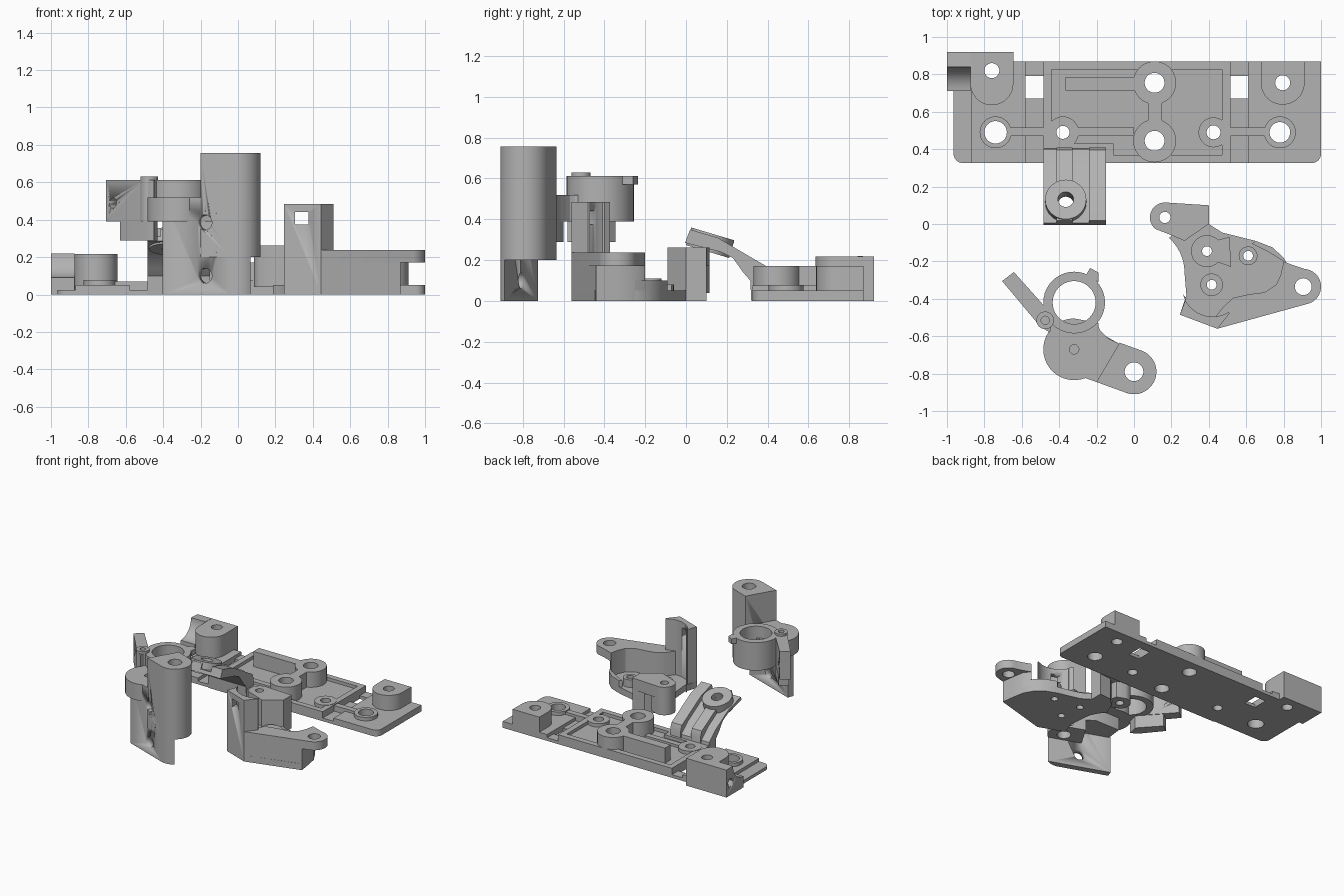
import bpy, bmesh, math
from mathutils import Matrix, Vector

if "Cube" in bpy.data.objects:
    bpy.data.objects.remove(bpy.data.objects["Cube"])

grey = bpy.data.materials.new("plain_grey")
grey.diffuse_color = (0.45, 0.45, 0.45, 1)
grey.use_nodes = True
grey.node_tree.nodes["Principled BSDF"].inputs["Base Color"].default_value = grey.diffuse_color


def arc(cx, cy, r, a0=0, a1=360, n=None):
    full = abs(a1 - a0) >= 360
    n = n or max(6, int(abs(a1 - a0) / 9))
    return [(cx + r * math.cos(math.radians(a0 + (a1 - a0) * i / n)),
             cy + r * math.sin(math.radians(a0 + (a1 - a0) * i / n)))
            for i in range(n if full else n + 1)]


def rect(x0, x1, y0, y1):
    return [(x0, y0), (x1, y0), (x1, y1), (x0, y1)]


def prism(name, outline, z0, z1, holes=(), matrix=None):
    """Extrude a filled outline (with optional holes) from z0 to z1."""
    cu = bpy.data.curves.new(name, 'CURVE')
    cu.dimensions, cu.fill_mode, cu.extrude = '2D', 'BOTH', (z1 - z0) / 2
    for loop in (outline, *holes):
        sp = cu.splines.new('POLY')
        sp.points.add(len(loop) - 1)
        for p, (x, y) in zip(sp.points, loop):
            p.co = (x, y, 0, 1)
        sp.use_cyclic_u = True
    ob = bpy.data.objects.new(name, cu)
    bpy.context.collection.objects.link(ob)
    bpy.ops.object.select_all(action='DESELECT')
    bpy.context.view_layer.objects.active = ob
    ob.select_set(True)
    bpy.ops.object.convert(target='MESH')
    ob = bpy.context.object
    me = ob.data
    me.transform(Matrix.Translation((0, 0, (z0 + z1) / 2)))
    if matrix:
        me.transform(matrix)
    bm = bmesh.new()
    bm.from_mesh(me)
    bmesh.ops.remove_doubles(bm, verts=bm.verts, dist=1e-5)
    bmesh.ops.recalc_face_normals(bm, faces=bm.faces)
    bm.to_mesh(me)
    bm.free()
    me.materials.clear()
    me.materials.append(grey)
    bpy.ops.object.shade_smooth_by_angle(angle=math.radians(30))
    return ob


def cut(ob, outline, length, matrix):
    """Subtract a prism placed by a matrix."""
    tool = prism("cutter", outline, -length / 2, length / 2, matrix=matrix)
    tool.hide_render = True
    mod = ob.modifiers.new("cut", 'BOOLEAN')
    mod.operation, mod.object, mod.solver = 'DIFFERENCE', tool, 'EXACT'
    bpy.ops.object.select_all(action='DESELECT')
    bpy.context.view_layer.objects.active = ob
    ob.select_set(True)
    bpy.ops.object.modifier_apply(modifier=mod.name)
    bpy.data.objects.remove(tool)


def along(direction, at):
    q = Vector(direction).to_track_quat('Z', 'Y')
    return Matrix.Translation(at) @ q.to_matrix().to_4x4()


# profile (y, z) extruded along x
SIDE = Matrix(((0, 0, 1, 0), (1, 0, 0, 0), (0, 1, 0, 0), (0, 0, 0, 1)))

# ---- base plate ----
bolts = {"left_block": (-.76, .82, .04), "left": (-.74, .49, .06), "mid_left": (-.38, .49, .035),
         "centre_back": (.11, .755, .053), "centre_front": (.11, .445, .053),
         "mid_right": (.425, .49, .037), "right": (.78, .49, .055), "right_block": (.795, .755, .04)}
H = {k: arc(*v) for k, v in bolts.items()}
Y0, Y1 = .326, .87
plate = arc(-.915, Y0 + .05, .05, 180, 270) + arc(.95, Y0 + .05, .05, 270, 360) + [(1, Y1), (-.965, Y1)]
prism("base_plate", plate, 0, .025,
      list(H.values()) + [rect(-.58, -.485, .67, .79), rect(.515, .61, .67, .79)])
prism("left_panel", rect(-.87, -.58, Y0, Y1), .025, .05, [H["left_block"], H["left"]])
prism("right_panel", [(.61, Y0)] + arc(.95, Y0 + .05, .05, 270, 360) + [(1, Y1), (.61, Y1)],
      .025, .05, [H["right"], H["right_block"]])
prism("centre_panel", rect(-.485, .515, Y0, Y1), .025, .05,
      [H[k] for k in ("mid_left", "centre_back", "centre_front", "mid_right")])
prism("centre_rim", [(-.485, .405), (-.15, .405), (-.15, Y0), (.515, Y0), (.515, Y1), (-.485, Y1)],
      .05, .075, [[(-.44, .825), (.47, .825), (.47, .37), (-.11, .37), (-.11, .43), (-.44, .43)]])

# low screw rings and their ribs
for k, r in (("left", .085), ("mid_left", .085), ("mid_right", .08), ("right", .085)):
    x, y, _ = bolts[k]
    prism(k + "_screw_ring", arc(x, y, r), .025, .078, [H[k]])
for nm, x0, x1 in (("left", -.66, -.46), ("centre", -.3, .0), ("right", .5, .7)):
    prism(nm + "_rib", rect(x0, x1, .47, .515), .025, .07)

# tall twin boss with neck and wall
for k in ("centre_back", "centre_front"):
    prism(k + "_boss", arc(*bolts[k][:2], .115), .05, .17, [H[k]])
prism("boss_neck", rect(.075, .15, .55, .65), .05, .17)
prism("boss_wall", rect(-.365, .005, .715, .785), .05, .17)

# D shaped end bosses
prism("right_end_boss", arc(.795, .755, .117, 180, 360) + [(.912, Y1), (.678, Y1)], .05, .17, [H["right_block"]])
prism("left_end_boss", arc(-.76, .75, .115, 180, 360) + [(-.645, .92), (-.875, .92)], .025, .217, [H["left_block"]])
prism("left_end_boss_foot", rect(-.875, -.645, Y1, .92), 0, .025)
scoop = arc(.71, .22, .13, -90, 0, 10)
side_block = prism("left_side_block", [(.71, 0), (.92, 0), (.92, .217)] + scoop[::-1], -1, -.875, matrix=SIDE)
cut(side_block, arc(0, 0, .035, n=6), .18, along((1, 0, 0), (-1, .87, .1)))

# bent arm with centre rib, side rail and ring
under = [(.41, .0), (.32, .0), (.315, .1), (.28, .14), (.23, .21), (.17, .24), (-.005, .285)]
top = [(.02, .35), (.155, .31), (.325, .21), (.395, .17), (.41, .13)]
low = [(.005, .31), (.155, .27), (.315, .175), (.4, .1)]
tilt = Matrix.Translation((-.365, .12, .29)) @ Matrix.Rotation(-.29, 4, 'X')
arm = [prism("arm", under + low, -.485, -.15, matrix=SIDE),
       prism("arm_rib", under + top, -.415, -.33, matrix=SIDE),
       prism("arm_rail", under + top, -.24, -.15, matrix=SIDE)]
for ob in arm[:2]:
    cut(ob, arc(0, 0, .042), .5, tilt)
prism("arm_ring", arc(0, 0, .11), -.05, .04, [arc(0, 0, .042)], matrix=tilt)

# ---- clamp with post ----
n, d = Vector((-.34, -.94)).normalized(), Vector((.94, -.34)).normalized()
C = Vector((0, -.79))
ang = math.degrees(math.atan2(n.y, n.x))
pt = lambda a, b: tuple(C + d * a + n * b)
post_bore = arc(0, -.79, .05)
post = prism("post", [pt(-.17, .12)] + arc(0, -.79, .12, ang, ang + 180) + [pt(-.125, -.12)],
             .2, .757, [post_bore])
slab_arc = [pt(.12 * math.sin(t), .12 * math.cos(t)) for t in [math.radians(a) for a in range(0, 55, 6)]]
slab = prism("slab", [pt(-.385, .12)] + slab_arc + [pt(.09, .07), pt(-.385, .07)], 0, .52)
for ob in (post, slab):
    for z in (.1, .385):
        cut(ob, arc(0, 0, .04), .4, along((n.x, n.y, 0), (*(C + d * -.145 + n * .1), z)))
prism("clamp_lobe", arc(-.32, -.67, .165, 90, 300) + [(-.1, -.79), (-.08, -.64), (-.14, -.61), (-.19, -.56), (-.19, -.53)],
      .39, .52, [arc(-.32, -.67, .025)])
prism("clamp_web", [pt(-.37, .08), pt(-.1, .08), (-.08, -.64), (-.15, -.6), (-.36, -.6)], .29, .39)
prism("clamp_ring", arc(-.32, -.42, .165), .39, .612, [arc(-.32, -.42, .115)])
prism("clamp_bridge", [(-.45, -.52), (-.2, -.52), (-.17, -.6), (-.45, -.62)], .39, .52)
prism("clamp_tab", [(-.26, -.28), (-.19, -.31), (-.19, -.26), (-.235, -.235)], .57, .612)
lever = prism("lever_arm", [(-.705, -.305), (-.642, -.257), (-.505, -.41), (-.43, -.5), (-.45, -.58), (-.5, -.55)],
              .39, .612)
cut(lever, arc(0, 0, .028), .4, along((.62, .78, 0), (-.635, -.305, .49)))
prism("lever_gusset", [(-.63, -.39), (-.57, -.345), (-.43, -.5), (-.45, -.58), (-.5, -.55)], .29, .39)
prism("lever_screw_boss", arc(-.475, -.515, .047), .39, .63, [arc(-.475, -.515, .022)])

# ---- bracket with tower ----
ear_hole, front_hole = arc(.165, .035, .03), arc(.905, -.335, .045)
pins = [arc(.39, -.145, .026), arc(.61, -.17, .026), arc(.415, -.325, .026)]
inner = arc(.02, -.26, .25, 0, 48, 8)
prism("bracket_floor", [(.245, -.485), (.445, -.56), (.86, -.445), (.84, -.25), (.8, -.18), (.74, -.125),
                        (.65, -.09), (.47, -.045), (.4, 0), (.3, .02)] + inner[::-1] + [(.28, -.38)],
      0, .05, pins)
prism("upper_pin_pad", arc(.39, -.145, .085, 45, 315) + [(.52, -.23), (.51, -.07)], .05, .08, [pins[0]])
prism("right_pin_pad", arc(.61, -.17, .05), .05, .11, [pins[1]])
prism("lower_pin_pad", arc(.415, -.325, .06), .05, .08, [pins[2]])
# thick front wall ending in the overhanging ear
wall_in = [(.8, -.2), (.785, -.27), (.76, -.325), (.7, -.365), (.62, -.375), (.53, -.395), (.48, -.44)]
prism("front_wall", [(.4, -.54), (.445, -.56), (.87, -.44), (.855, -.335), (.84, -.25)] + wall_in, 0, .17)
prism("front_wall_top", [(.4, -.54), (.445, -.56)] + arc(.905, -.335, .095, -70, 85) + [(.85, -.22)] + wall_in,
      .17, .237, [front_hole])
# low rim rising toward the back of the pocket
prism("pocket_rim", [(.8, -.2), (.84, -.25), (.8, -.18), (.74, -.125), (.65, -.09), (.63, -.105), (.72, -.15)], .05, .1)
# rear ear column
prism("rear_ear", arc(.165, .035, .08, 85, 230) + [(.2, -.06), (.235, -.01), (.3, .06), (.4, .1)],
      .17, .262, [ear_hole])
prism("rear_ear_column", arc(.165, .035, .08, 85, 230) + [(.2, -.06), (.235, -.01), (.25, .04), (.24, .09)],
      .04, .17, [ear_hole])
prism("rear_ear_web", [(.2, -.06), (.27, -.09), (.4, 0), (.4, .1), (.3, .09), (.235, .03)], 0, .262)
# hollow tower
hollow = arc(.42, -.33, .165, -58, -165, 16)
tower = prism("tower", [(.245, -.485), (.445, -.56), (.51, -.48)] + hollow + [(.28, -.4)], 0, .485)
cut(tower, rect(-.036, .036, -.033, .033), .5, along((0, 1, 0), (.34, -.5, .407)))
